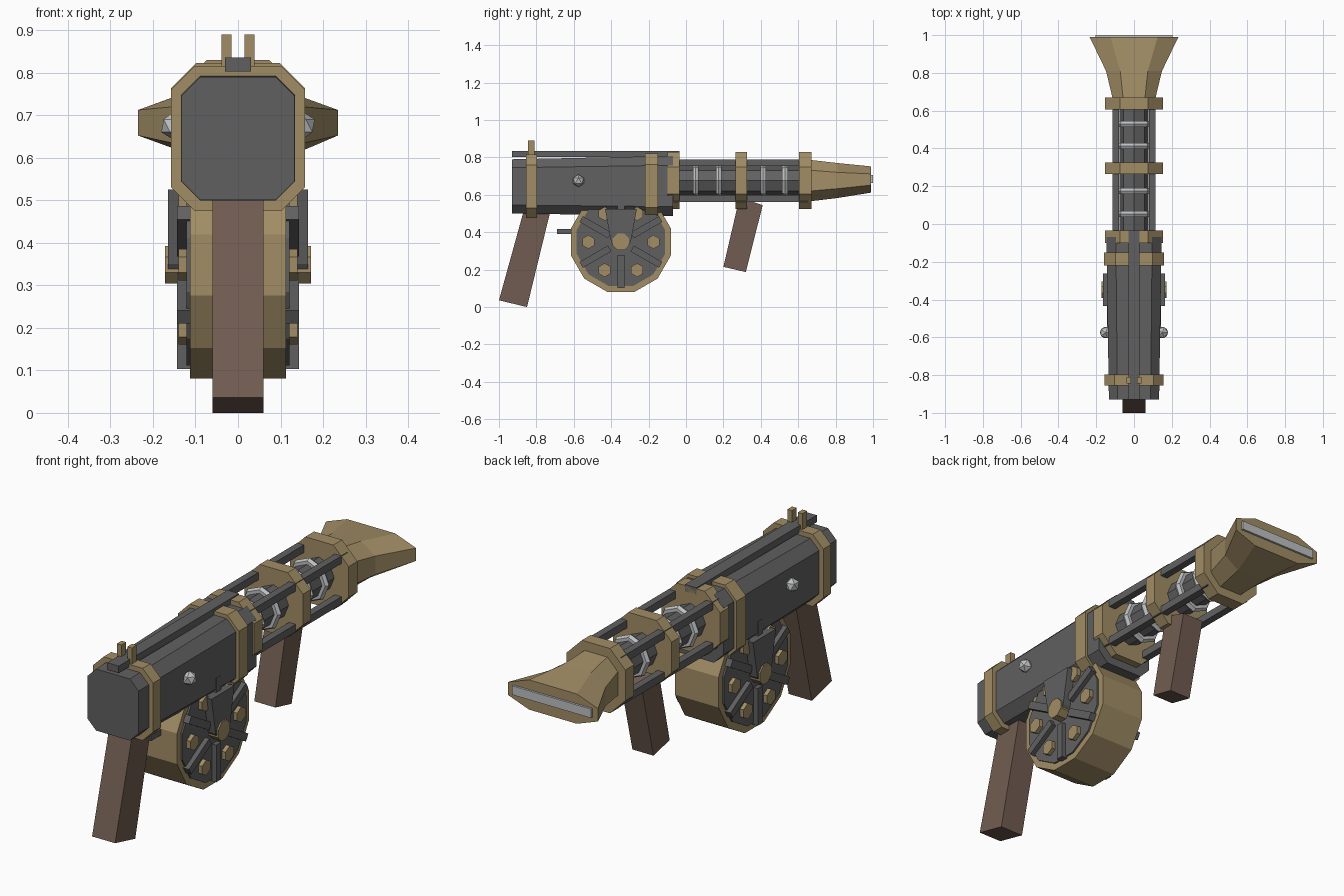
import bpy, bmesh, math
from mathutils import Vector

if "Cube" in bpy.data.objects:
    bpy.data.objects.remove(bpy.data.objects["Cube"])


def material(name, r, g, b):
    m = bpy.data.materials.new(name)
    m.diffuse_color = (r, g, b, 1)
    m.use_nodes = True
    m.node_tree.nodes["Principled BSDF"].inputs["Base Color"].default_value = m.diffuse_color
    return m


BRASS = material("brass", 0.36, 0.27, 0.132)
STEEL = material("dark steel", 0.118, 0.118, 0.118)
WOOD = material("brown wood", 0.165, 0.108, 0.082)
SILVER = material("silver", 0.52, 0.53, 0.54)


def loft(name, rings, mat):
    """Skin matching rings of points and cap both ends."""
    bm = bmesh.new()
    rows = [[bm.verts.new(p) for p in ring] for ring in rings]
    n = len(rows[0])
    for a, b in zip(rows, rows[1:]):
        for i in range(n):
            bm.faces.new((a[i], a[(i + 1) % n], b[(i + 1) % n], b[i]))
    bm.faces.new(rows[0])
    bm.faces.new(rows[-1])
    bmesh.ops.recalc_face_normals(bm, faces=bm.faces)
    me = bpy.data.meshes.new(name)
    bm.to_mesh(me)
    bm.free()
    me.materials.append(mat)
    ob = bpy.data.objects.new(name, me)
    bpy.context.collection.objects.link(ob)
    return ob


def octagon(y, hw, z0, z1, cx, cz=None):
    """Chamfered rectangle standing across the y axis."""
    cz = cx if cz is None else cz
    m, h = (z0 + z1) / 2, (z1 - z0) / 2
    q = [(hw, h - cz), (hw - cx, h)]
    pts = q + [(-x, z) for x, z in q[::-1]]
    pts += [(-x, -z) for x, z in pts]
    return [(x, y, m + z) for x, z in pts]


def band(name, y0, y1, hw, z0, z1, c, mat=BRASS):
    return loft(name, [octagon(y, hw, z0, z1, c) for y in (y0, y1)], mat)


def prism(name, pts, x0, x1, mat):
    """Extrude a (y, z) outline along x."""
    return loft(name, [[(x, y, z) for y, z in pts] for x in (x0, x1)], mat)


def box(name, x0, x1, y0, y1, z0, z1, mat):
    return prism(name, [(y0, z0), (y1, z0), (y1, z1), (y0, z1)], x0, x1, mat)


def ngon(n, r, y, z, start=0.0):
    return [(y + r * math.cos(start + math.tau * i / n),
             z + r * math.sin(start + math.tau * i / n)) for i in range(n)]


# Receiver, widening toward the barrel
loft("receiver", [octagon(-0.93, 0.133, 0.50, 0.79, 0.045),
                  octagon(-0.07, 0.146, 0.487, 0.808, 0.05)], STEEL)
box("top_rail", -0.03, 0.03, -0.93, -0.035, 0.802, 0.835, STEEL)
band("rear_band", -0.855, -0.797, 0.157, 0.475, 0.815, 0.055)
band("front_band", -0.22, -0.15, 0.158, 0.473, 0.822, 0.06)

# Rear sight posts and receiver studs
for s, side in ((-1, "left"), (1, "right")):
    box(f"sight_post_{side}", s * 0.015, s * 0.039, -0.845, -0.81, 0.80, 0.89, BRASS)
    bpy.ops.mesh.primitive_ico_sphere_add(subdivisions=1, radius=0.034,
                                          location=(s * 0.15, -0.575, 0.675))
    stud = bpy.context.object
    stud.name = f"side_stud_{side}"
    stud.data.materials.append(SILVER)

# Barrel core, corner bars, collars and coils
ZC = 0.676
loft("barrel_core", [[(a, y, b) for a, b in ngon(8, 0.078, 0, ZC)]
                     for y in (-0.08, 0.68)], STEEL)
for sx in (-1, 1):
    for sz in (-1, 1):
        z0, z1 = sorted((ZC + sz * 0.078, ZC + sz * 0.114))
        box("barrel_bar", sx * 0.08, sx * 0.115, -0.08, 0.65, z0, z1, STEEL)
for i, (y0, y1) in enumerate(((-0.10, -0.035), (0.265, 0.325), (0.605, 0.67))):
    band(f"barrel_collar_{i + 1}", y0, y1, 0.153, 0.525, 0.83, 0.08)
for i, y in enumerate((0.052, 0.175, 0.413, 0.53)):
    bpy.ops.mesh.primitive_torus_add(major_segments=8, minor_segments=6,
                                     major_radius=0.085, minor_radius=0.018,
                                     location=(0, y, ZC),
                                     rotation=(math.pi / 2, 0, 0))
    coil = bpy.context.object
    coil.name = f"coil_{i + 1}"
    coil.data.materials.append(SILVER)

# Flared flat muzzle with slot plate
loft("muzzle_flare", [octagon(0.66, 0.112, 0.565, 0.787, 0.055),
                      octagon(0.81, 0.148, 0.583, 0.77, 0.075, 0.05),
                      octagon(0.99, 0.235, 0.612, 0.752, 0.11, 0.04)], BRASS)
box("muzzle_slot", -0.205, 0.205, 0.97, 1.0, 0.664, 0.706, SILVER)

# Grips
prism("rear_grip", [(-0.862, 0.535), (-0.727, 0.505), (-0.85, 0.0), (-1.0, 0.036)],
      -0.06, 0.06, WOOD)
prism("front_grip", [(0.286, 0.585), (0.41, 0.545), (0.32, 0.187), (0.2, 0.215)],
      -0.055, 0.055, WOOD)

# Drum magazine
DY, DZ = -0.348, 0.348
prism("drum", ngon(12, 0.277, DY, DZ, math.radians(15)), -0.113, 0.113, BRASS)
box("drum_latch", -0.03, 0.03, -0.69, -0.58, 0.39, 0.418, STEEL)
for s, side in ((-1, "left"), (1, "right")):
    prism(f"drum_plate_{side}", ngon(12, 0.245, DY, DZ, math.radians(15)),
          s * 0.10, s * 0.121, STEEL)
    for k in range(6):
        a = math.radians(60 * k)
        # Bolt, then the spoke halfway to the next bolt
        prism(f"drum_bolt_{side}_{k + 1}",
              ngon(6, 0.037, DY + 0.174 * math.cos(a), DZ + 0.174 * math.sin(a),
                   math.radians(30)), s * 0.11, s * 0.14, BRASS)
        b = a + math.radians(30)
        u, v = Vector((math.cos(b), math.sin(b))), Vector((-math.sin(b), math.cos(b)))
        c = Vector((DY, DZ))
        pts = [c + u * r + v * w for r, w in
               ((0.07, -0.018), (0.245, -0.018), (0.245, 0.018), (0.07, 0.018))]
        prism(f"drum_spoke_{side}_{k + 1}", [tuple(p) for p in pts],
              s * 0.11, s * 0.143, STEEL)
    # Hanger from the receiver to the drum hub
    prism(f"drum_hanger_{side}", [(-0.433, 0.525), (-0.263, 0.525), (-0.295, 0.35),
                                  (-0.32, 0.315), (-0.376, 0.315), (-0.401, 0.35)],
          s * 0.125, s * 0.165, STEEL)
    prism(f"drum_hub_{side}", ngon(8, 0.048, DY, DZ, math.radians(22.5)),
          s * 0.115, s * 0.172, BRASS)
